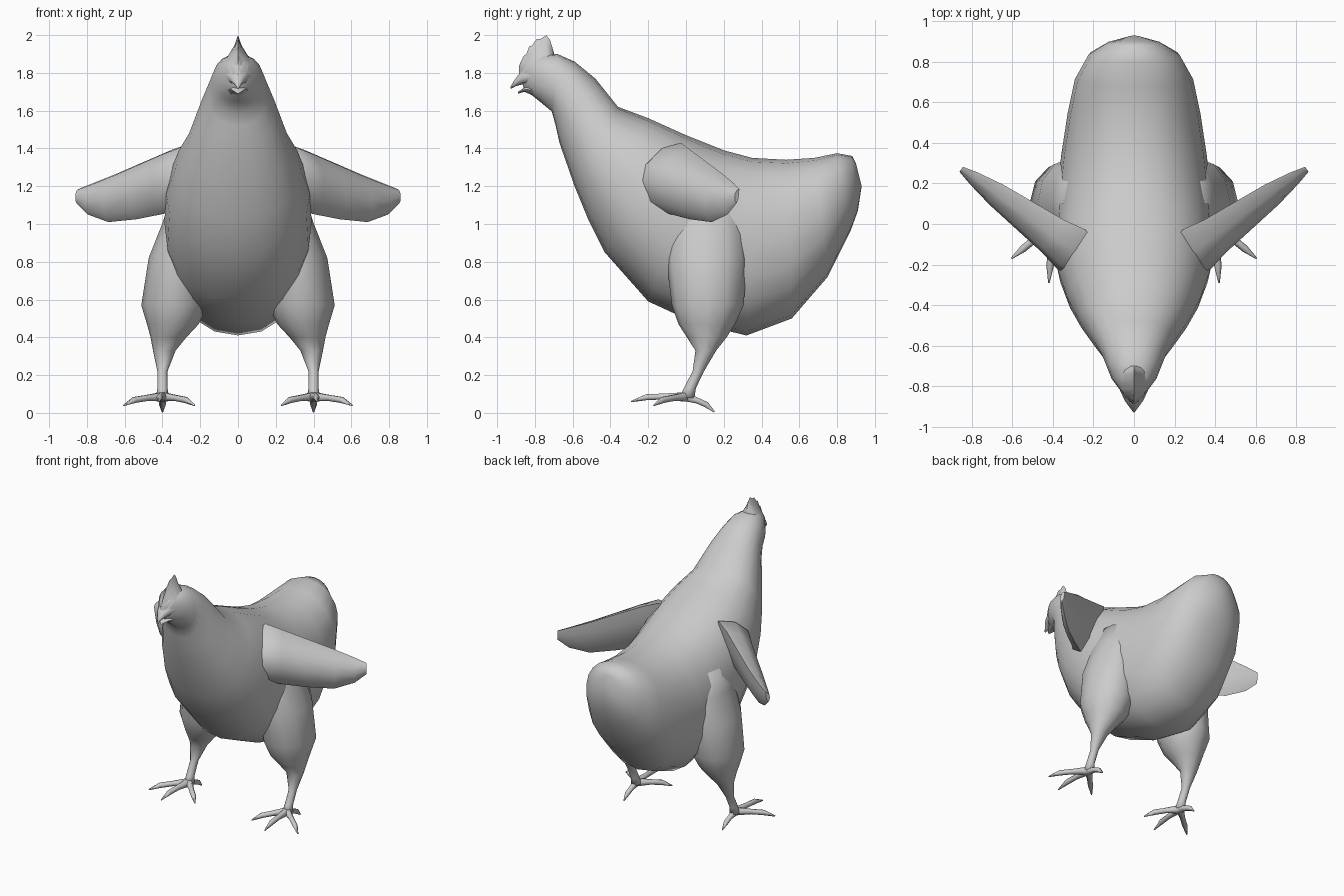
import bpy, bmesh, math
from mathutils import Vector

if "Cube" in bpy.data.objects:
    bpy.data.objects.remove(bpy.data.objects["Cube"])


def loft(name, rings, mirror=False, angle=60):
    """Skin a list of equal-length point rings, cap both ends."""
    bm = bmesh.new()
    vs = [[bm.verts.new(p) for p in r] for r in rings]
    n = len(rings[0])
    for a, b in zip(vs, vs[1:]):
        for i in range(n):
            bm.faces.new((a[i], a[(i + 1) % n], b[(i + 1) % n], b[i]))
    bm.faces.new(vs[0])
    bm.faces.new(vs[-1])
    bmesh.ops.recalc_face_normals(bm, faces=bm.faces)
    me = bpy.data.meshes.new(name)
    bm.to_mesh(me)
    bm.free()
    ob = bpy.data.objects.new(name, me)
    bpy.context.collection.objects.link(ob)
    if mirror:
        ob.modifiers.new("mirror", 'MIRROR')
    bpy.ops.object.select_all(action='DESELECT')
    bpy.context.view_layer.objects.active = ob
    ob.select_set(True)
    bpy.ops.object.shade_smooth_by_angle(angle=math.radians(angle))
    return ob


def hoop(top, bottom, w, n=20, p=2.2):
    """Upright superellipse between a top and a bottom (y, z) point."""
    t, b = Vector((0, *top)), Vector((0, *bottom))
    pts = []
    for i in range(n):
        a = math.tau * i / n
        s, c = math.sin(a), math.cos(a)
        x = math.copysign(abs(s) ** (2 / p), s) * w
        k = math.copysign(abs(c) ** (2 / p), c)
        pts.append((t + b) / 2 + (t - b) / 2 * k + Vector((x, 0, 0)))
    return pts


def tube(path, n=6):
    """Rings of given radius around a path of (x, y, z, r)."""
    rings = []
    P = [Vector(p[:3]) for p in path]
    for i, p in enumerate(path):
        d = (P[min(i + 1, len(P) - 1)] - P[max(i - 1, 0)]).normalized()
        u = d.cross(Vector((0, 0, 1))).normalized()
        v = u.cross(d)
        rings.append([P[i] + p[3] * (u * math.cos(math.tau * k / n) + v * math.sin(math.tau * k / n))
                      for k in range(n)])
    return rings


# Body, neck and head: top point, bottom point, half width
body = [
    ((-.88, 1.83), (-.86, 1.72), .025),
    ((-.83, 1.88), (-.82, 1.685), .065),
    ((-.76, 1.90), (-.77, 1.645), .11),
    ((-.68, 1.90), (-.71, 1.595), .138),
    ((-.59, 1.86), (-.69, 1.52), .16),
    ((-.48, 1.77), (-.67, 1.43), .20),
    ((-.36, 1.62), (-.59, 1.20), .27),
    ((-.20, 1.56), (-.52, 1.03), .33),
    ((0, 1.47), (-.43, .85), .38),
    ((.10, 1.43), (-.20, .59), .39),
    ((.20, 1.39), (.05, .475), .38),
    ((.35, 1.35), (.32, .41), .36),
    ((.53, 1.34), (.56, .50), .328),
    ((.68, 1.35), (.75, .72), .292),
    ((.80, 1.375), (.87, .96), .225),
    ((.88, 1.36), (.91, 1.07), .13),
    ((.90, 1.32), (.93, 1.20), .04),
]
loft("body", [hoop(*s) for s in body], angle=180)

# Comb: thin ridge with notches (y, top z, base z, half width)
comb = [(-.885, 1.835, 1.79, .012), (-.86, 1.89, 1.80, .04), (-.845, 1.90, 1.82, .05),
        (-.83, 1.94, 1.84, .055), (-.815, 1.945, 1.85, .06), (-.79, 1.98, 1.86, .065),
        (-.77, 1.98, 1.87, .065), (-.74, 2.0, 1.87, .065), (-.72, 1.975, 1.87, .06),
        (-.70, 1.91, 1.86, .05)]
loft("comb", [[(-w, y, zb), (-w * .3, y, (zt + zb) / 2 + .01), (0, y, zt),
               (w * .3, y, (zt + zb) / 2 + .01), (w, y, zb)] for y, zt, zb, w in comb])

# Beak halves
loft("upper_beak", [hoop((-.82, 1.84), (-.82, 1.73), .07, 8, 2),
                    hoop((-.88, 1.80), (-.865, 1.74), .045, 8, 2),
                    hoop((-.91, 1.76), (-.90, 1.73), .022, 8, 2),
                    hoop((-.93, 1.725), (-.927, 1.715), .004, 8, 2)])
loft("lower_beak", [hoop((-.80, 1.74), (-.80, 1.675), .06, 8, 2),
                    hoop((-.85, 1.725), (-.855, 1.70), .038, 8, 2),
                    hoop((-.89, 1.70), (-.89, 1.69), .008, 8, 2)])

# Wings: centre x, y, top z, bottom z, half thickness
wing = [(.22, -.19, 1.36, 1.12, .09), (.31, -.125, 1.43, 1.07, .12), (.40, -.06, 1.395, 1.05, .097),
        (.53, .035, 1.335, 1.025, .08), (.68, .145, 1.265, 1.01, .06),
        (.79, .225, 1.215, 1.05, .035), (.853, .27, 1.185, 1.11, .015)]
section = [(-1, 1), (0, .85), (.8, .4), (1, -.1), (.8, -.7), (.2, -1), (-.5, -.5), (-.9, .4)]
loft("wing", [[(x + u * t * .57, y - u * t * .82, (zt + zb) / 2 + v * (zt - zb) / 2)
               for u, v in section] for x, y, zt, zb, t in wing], mirror=True, angle=45)

# Legs: z, centre x, y, half width, half depth
leg = [(1.16, .26, .11, .09, .16), (1.0, .29, .11, .112, .20), (.82, .31, .11, .163, .215),
       (.57, .335, .115, .177, .19), (.47, .345, .11, .137, .15), (.40, .368, .11, .095, .105),
       (.33, .39, .105, .06, .055), (.22, .40, .065, .027, .03), (.13, .40, .02, .027, .032),
       (.08, .40, .005, .035, .04)]
loft("leg", [[(x + rx * math.cos(math.tau * i / 12), y + ry * math.sin(math.tau * i / 12), z)
              for i in range(12)] for z, x, y, rx, ry in leg], mirror=True, angle=180)

# Toes: tip x, y, z
for name, tip in (("outer_toe", (.605, -.17, .04)), ("middle_toe", (.42, -.29, .06)),
                  ("inner_toe", (.23, -.17, .04)), ("back_toe", (.40, .15, .005))):
    a, b = Vector((.40, 0, .085)), Vector(tip)
    k1, k2 = a.lerp(b, .4), a.lerp(b, .72)
    k1.z += .012
    k2.z += .016
    loft(name, tube([(*a, .028), (*k1, .018), (*k2, .018), (*b, .004)]), mirror=True)
